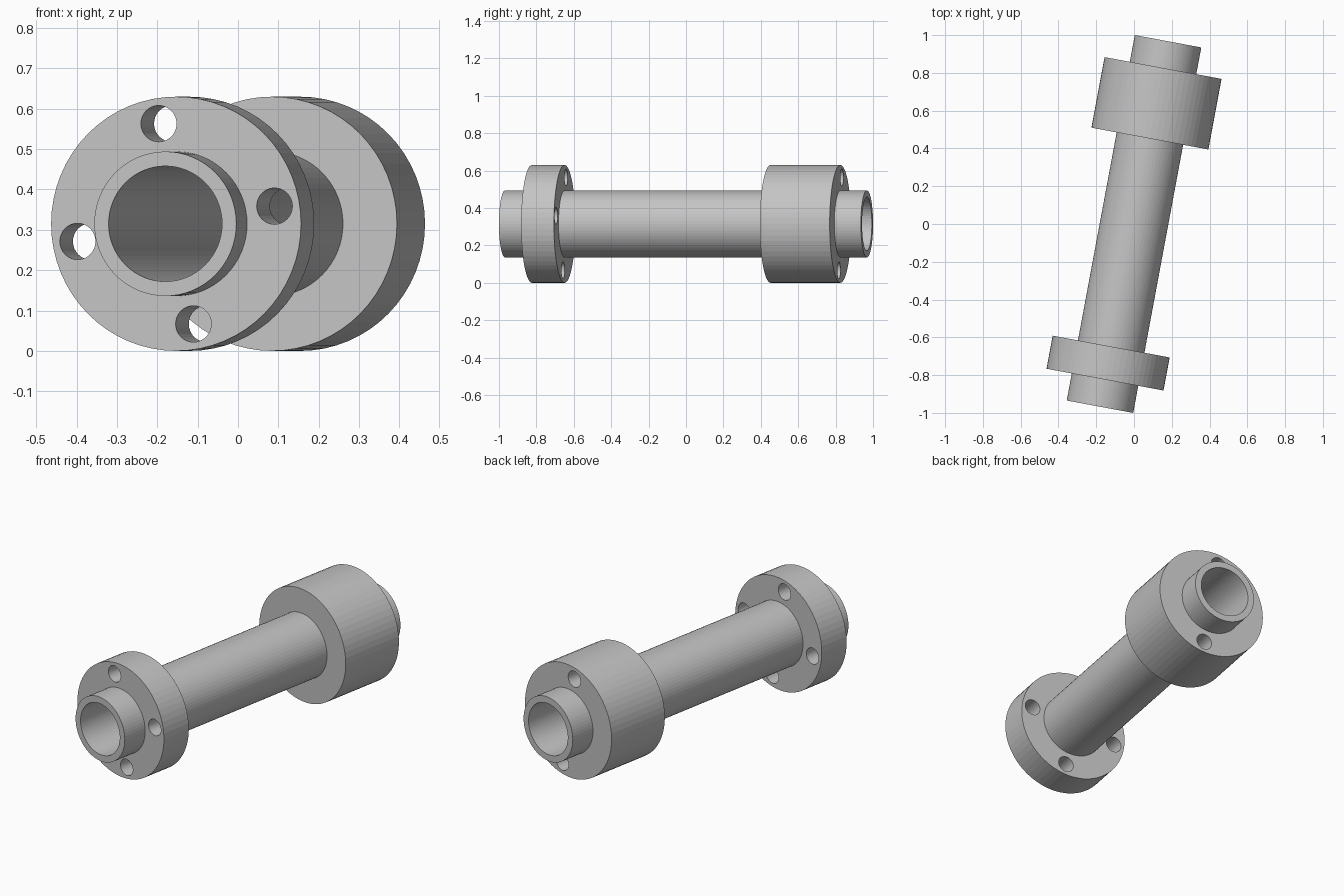
import bpy, bmesh, math
from mathutils import Matrix, Vector

cube = bpy.data.objects.get("Cube")
if cube:
    bpy.data.objects.remove(cube, do_unlink=True)

# Main dimensions, measured along the shaft axis
TILT = math.radians(10.55)
CENTRE_Z = 0.315
SIDES = 64
HALF_LENGTH = 0.984
PIPE_R, BORE_R, FLANGE_R = 0.179, 0.143, 0.315
BOLT_CIRCLE, BOLT_R, BOLT_TURN = 0.252, 0.045, 10
PLACE = Matrix.Translation((0, 0, CENTRE_Z)) @ Matrix.Rotation(-TILT, 4, 'Z')

grey = bpy.data.materials.new("plain grey")
grey.use_nodes = True
colour = (0.55, 0.55, 0.55, 1)
grey.diffuse_color = colour
grey.node_tree.nodes["Principled BSDF"].inputs["Base Color"].default_value = colour


def add_object(name, bm):
    bmesh.ops.recalc_face_normals(bm, faces=bm.faces)
    mesh = bpy.data.meshes.new(name)
    bm.to_mesh(mesh)
    bm.free()
    mesh.materials.append(grey)
    obj = bpy.data.objects.new(name, mesh)
    obj.matrix_world = PLACE
    bpy.context.collection.objects.link(obj)
    return obj


def tube(name, inner, outer, start, end):
    """Hollow cylinder along the local y axis."""
    bm = bmesh.new()
    profile = [(inner, start), (outer, start), (outer, end), (inner, end)]
    rings = []
    for i in range(SIDES):
        a = math.tau * i / SIDES
        rings.append([bm.verts.new((r * math.cos(a), y, r * math.sin(a)))
                      for r, y in profile])
    for i, ring in enumerate(rings):
        following = rings[(i + 1) % SIDES]
        for j in range(4):
            k = (j + 1) % 4
            bm.faces.new((ring[j], ring[k], following[k], following[j]))
    return add_object(name, bm)


def drill(target, angles, start, end):
    """Cut bolt holes at the given angles between two axial positions."""
    bm = bmesh.new()
    for degrees in angles:
        a = math.radians(degrees)
        centre = Vector((BOLT_CIRCLE * math.cos(a), (start + end) / 2,
                         BOLT_CIRCLE * math.sin(a)))
        bmesh.ops.create_cone(
            bm, cap_ends=True, segments=32, radius1=BOLT_R, radius2=BOLT_R,
            depth=end - start,
            matrix=Matrix.Translation(centre) @ Matrix.Rotation(math.pi / 2, 4, 'X'))
    cutter = add_object(target.name + "_cutter", bm)
    cutter.hide_render = True
    mod = target.modifiers.new("bolt_holes", 'BOOLEAN')
    mod.operation = 'DIFFERENCE'
    mod.solver = 'EXACT'
    mod.object = cutter
    bpy.context.view_layer.objects.active = target
    bpy.ops.object.modifier_apply(modifier=mod.name)
    bpy.data.objects.remove(cutter, do_unlink=True)


# Hollow shaft, open at both ends
tube("hollow_shaft", BORE_R, PIPE_R, -HALF_LENGTH, HALF_LENGTH)

# Thin front flange with four through holes
front = tube("front_flange", PIPE_R - 0.005, FLANGE_R, -0.838, -0.66)
drill(front, [BOLT_TURN + 90 * i for i in range(4)], -0.9, -0.6)

# Thick rear collar with two blind holes in its back face
rear = tube("rear_collar", PIPE_R - 0.005, FLANGE_R, 0.46, 0.84)
drill(rear, [BOLT_TURN + 90, BOLT_TURN + 270], 0.64, 0.9)
